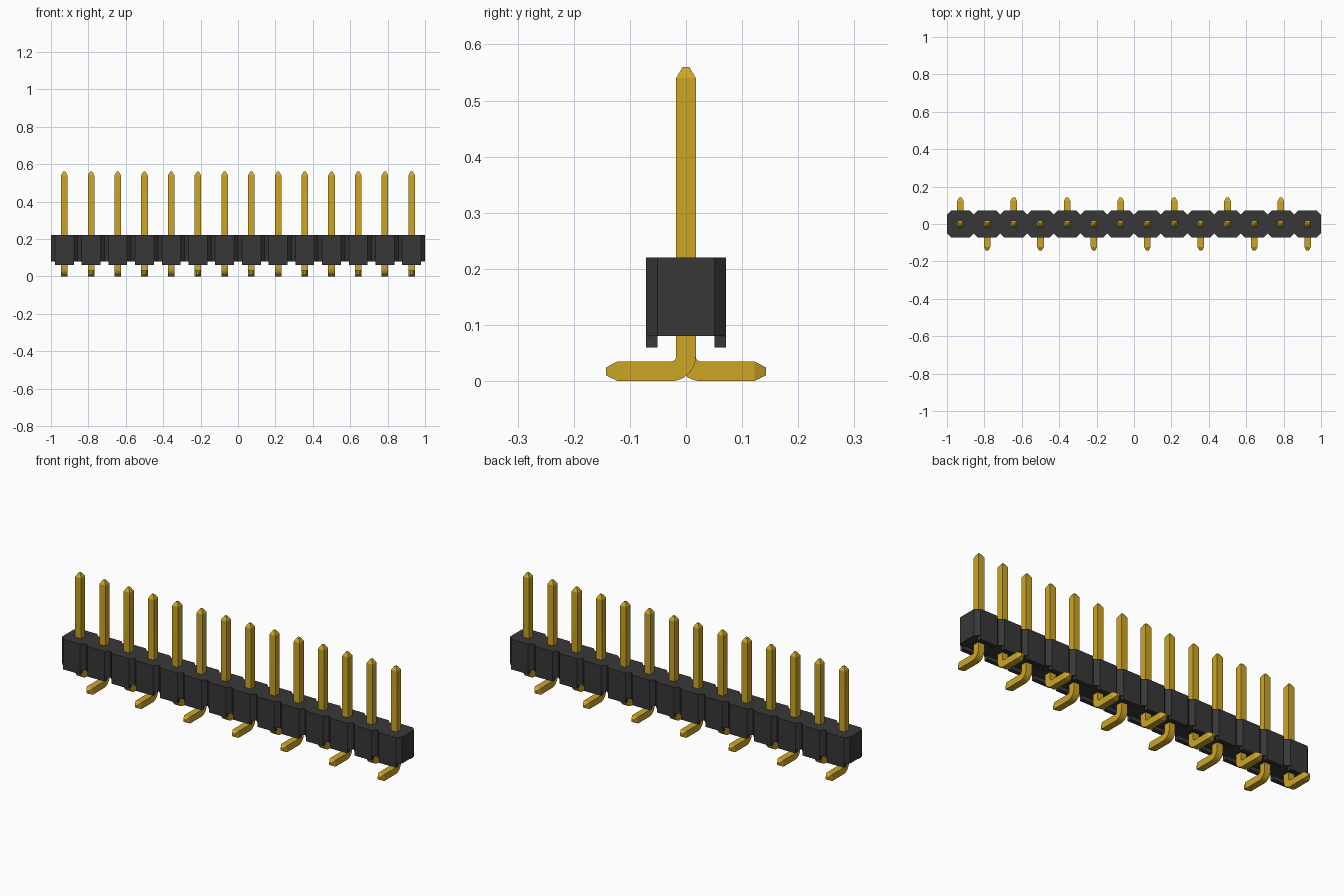
import bpy, bmesh, math
from mathutils import Vector

cube = bpy.data.objects.get("Cube")
if cube:
    bpy.data.objects.remove(cube, do_unlink=True)

COUNT = 14
PITCH = 2.0 / COUNT
HALF = PITCH / 2          # half cell size
CH = 0.021                # cell corner chamfer
PIN = 0.0175              # pin half thickness


def material(name, rgb):
    m = bpy.data.materials.new(name)
    m.use_nodes = True
    m.diffuse_color = (*rgb, 1)
    m.node_tree.nodes["Principled BSDF"].inputs["Base Color"].default_value = (*rgb, 1)
    return m


black = material("black plastic", (0.039, 0.039, 0.039))
gold = material("gold plating", (0.61, 0.376, 0.018))


def finish(bm, name, mat):
    bmesh.ops.recalc_face_normals(bm, faces=bm.faces)
    mesh = bpy.data.meshes.new(name)
    bm.to_mesh(mesh)
    bm.free()
    mesh.materials.append(mat)
    ob = bpy.data.objects.new(name, mesh)
    bpy.context.collection.objects.link(ob)
    return ob


def cell_x(i):
    return (i - (COUNT - 1) / 2) * PITCH


# Housing: one scalloped outline of chamfered cells, extruded upward
front = []
for i in range(COUNT):
    x = cell_x(i)
    front += [(x - HALF, -HALF + CH), (x - HALF + CH, -HALF), (x + HALF - CH, -HALF)]
front.append((1.0, -HALF + CH))
outline = front + [(x, -y) for x, y in reversed(front)]
bm = bmesh.new()
base = bm.faces.new([bm.verts.new((x, y, 0.08)) for x, y in outline])
top = bmesh.ops.extrude_face_region(bm, geom=[base], use_keep_orig=True)
bmesh.ops.translate(bm, vec=(0, 0, 0.14),
                    verts=[g for g in top["geom"] if isinstance(g, bmesh.types.BMVert)])
finish(bm, "housing", black)

# Standoff feet under the front and back edge of every cell
bm = bmesh.new()
for i in range(COUNT):
    for side in (-1, 1):
        foot = bmesh.ops.create_cube(bm, size=1)["verts"]
        bmesh.ops.scale(bm, vec=(2 * (HALF - CH), CH, 0.021), verts=foot)
        bmesh.ops.translate(bm, vec=(cell_x(i), side * (HALF - CH / 2), 0.0705), verts=foot)
finish(bm, "standoff_feet", black)


# Pin path stations: (y, z, direction angle in the yz plane, thickness factor)
BEND = 0.0265
path = [(0.143, PIN, math.pi, 0.38), (0.122, PIN, math.pi, 1)]
for k in range(9):
    t = k / 8 * math.pi / 2
    path.append((BEND - BEND * math.sin(t), PIN + BEND - BEND * math.cos(t), math.pi - t, 1))
path += [(0, 0.54, math.pi / 2, 1), (0, 0.56, math.pi / 2, 0.33)]


def bent_pin(name, x, side):
    bm = bmesh.new()
    rings = []
    for y, z, a, f in path:
        normal = Vector((0, -math.sin(a), math.cos(a))) * PIN * f
        wide = Vector((PIN * f, 0, 0))
        ring = []
        for u, v in ((-1, -1), (1, -1), (1, 1), (-1, 1)):
            p = Vector((0, y, z)) + wide * u + normal * v
            ring.append(bm.verts.new((x + p.x, side * p.y, p.z)))
        rings.append(ring)
    for r, s in zip(rings, rings[1:]):
        for j in range(4):
            n = (j + 1) % 4
            bm.faces.new((r[j], r[n], s[n], s[j]))
    bm.faces.new(rings[0])
    bm.faces.new(rings[-1])
    return finish(bm, name, gold)


# Pins with surface mount legs, alternating back and front
pins = [bent_pin(f"pin_{i + 1}", cell_x(i), 1 if i % 2 == 0 else -1) for i in range(COUNT)]

bpy.ops.object.select_all(action='DESELECT')
for ob in pins:
    ob.select_set(True)
bpy.context.view_layer.objects.active = pins[0]
bpy.ops.object.shade_smooth_by_angle(angle=math.radians(25))
